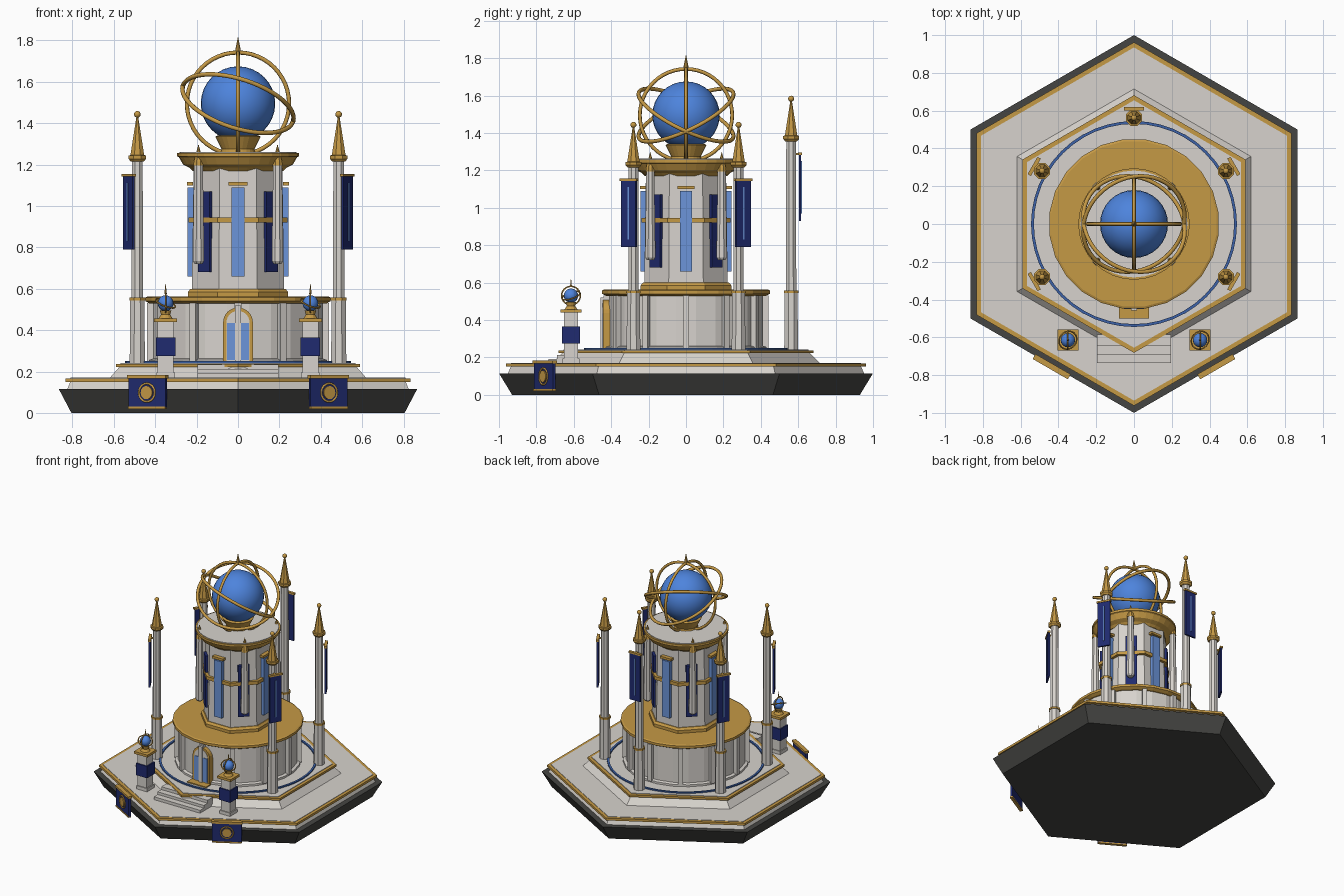
import bpy, bmesh, math
from mathutils import Vector, Matrix

if "Cube" in bpy.data.objects:
    bpy.data.objects.remove(bpy.data.objects["Cube"])

def mat(name, c):
    m = bpy.data.materials.new(name)
    m.diffuse_color = (*c, 1)
    m.use_nodes = True
    m.node_tree.nodes["Principled BSDF"].inputs["Base Color"].default_value = m.diffuse_color
    return m

STONE = mat("pale_stone", (0.68, 0.65, 0.61))
GOLD = mat("gold", (0.56, 0.32, 0.06))
DARK = mat("dark_rock", (0.06, 0.06, 0.055))
BLUE = mat("globe_blue", (0.075, 0.23, 0.72))
GLASS = mat("window_blue", (0.15, 0.30, 0.70))
NAVY = mat("navy_cloth", (0.014, 0.024, 0.16))
TRIM = mat("inlay_blue", (0.045, 0.12, 0.38))

def finish(name, bm, m, smooth=False):
    bmesh.ops.recalc_face_normals(bm, faces=bm.faces)
    me = bpy.data.meshes.new(name)
    bm.to_mesh(me)
    bm.free()
    me.materials.append(m)
    if smooth:
        for p in me.polygons:
            p.use_smooth = True
    ob = bpy.data.objects.new(name, me)
    bpy.context.collection.objects.link(ob)
    return ob

def lathe(name, n, prof, m, start=0.0, at=(0, 0), closed=False):
    """Revolve (radius, z) points with n sides."""
    bm = bmesh.new()
    rings = []
    for r, z in prof:
        if r == 0:
            rings.append([bm.verts.new((at[0], at[1], z))])
        else:
            rings.append([bm.verts.new((at[0] + r * math.cos(math.radians(start) + math.tau * i / n),
                                        at[1] + r * math.sin(math.radians(start) + math.tau * i / n), z))
                          for i in range(n)])
    pairs = list(zip(rings, rings[1:])) + ([(rings[-1], rings[0])] if closed else [])
    for a, b in pairs:
        for i in range(n):
            j = (i + 1) % n
            if len(b) == 1:
                bm.faces.new((a[i], a[j], b[0]))
            else:
                bm.faces.new((a[i], a[j], b[j], b[i]))
    if not closed:
        for r in (rings[0], rings[-1]):
            if len(r) > 1:
                bm.faces.new(r)
    return finish(name, bm, m)

def box(name, center, size, m, angle=0.0):
    bm = bmesh.new()
    M = Matrix.Translation(center) @ Matrix.Rotation(math.radians(angle), 4, 'Z') @ Matrix.Diagonal((*size, 1))
    bmesh.ops.create_cube(bm, size=1, matrix=M)
    return finish(name, bm, m)

def radial_box(name, a, r, z0, z1, width, depth, m):
    c, s = math.cos(math.radians(a)), math.sin(math.radians(a))
    return box(name, (r * c, r * s, (z0 + z1) / 2), (depth, width, z1 - z0), m, a)

def ball(name, c, r, m, u=32, v=16):
    bm = bmesh.new()
    bmesh.ops.create_uvsphere(bm, u_segments=u, v_segments=v, radius=r, matrix=Matrix.Translation(c))
    return finish(name, bm, m, True)

def hoop(name, c, R, r, normal, m, n=48):
    prof = [(R + r * math.cos(math.tau * k / 8), r * math.sin(math.tau * k / 8)) for k in range(8)]
    ob = lathe(name, n, prof, m, closed=True)
    ob.data.transform(Matrix.Translation(c) @ Vector(normal).to_track_quat('Z', 'Y').to_matrix().to_4x4())
    for p in ob.data.polygons:
        p.use_smooth = True
    return ob

def arch(name, hw, z0, spring, y0, y1, m):
    bm = bmesh.new()
    pts = [(-hw, z0), (hw, z0)] + [(hw * math.cos(math.pi * k / 12), spring + hw * math.sin(math.pi * k / 12))
                                   for k in range(13)]
    f = bm.faces.new([bm.verts.new((x, y0, z)) for x, z in pts])
    ext = bmesh.ops.extrude_face_region(bm, geom=[f])
    bmesh.ops.translate(bm, vec=(0, y1 - y0, 0), verts=[g for g in ext['geom'] if isinstance(g, bmesh.types.BMVert)])
    return finish(name, bm, m)

# Hexagonal base and terraces
lathe("rock_base", 6, [(0.93, 0), (1.0, 0.115)], DARK, 90)
lathe("lower_terrace", 6, [(0.955, 0.11), (0.935, 0.152)], STONE, 90)
lathe("lower_rim", 6, [(0.962, 0.15), (0.962, 0.167)], GOLD, 90)
lathe("lower_floor", 6, [(0.935, 0.16), (0.935, 0.17)], STONE, 90)
lathe("upper_terrace", 6, [(0.72, 0.165), (0.66, 0.224)], STONE, 90)
lathe("upper_rim", 6, [(0.682, 0.222), (0.682, 0.237)], GOLD, 90)
lathe("upper_floor", 6, [(0.655, 0.23), (0.655, 0.241)], STONE, 90)
lathe("floor_inlay_ring", 48, [(0.53, 0.235), (0.545, 0.235), (0.545, 0.25), (0.53, 0.25)], TRIM, closed=True)

# Front steps
for i, (y, z) in enumerate([(-0.735, 0.192), (-0.69, 0.212), (-0.645, 0.234)]):
    box(f"front_step_{i}", (0, (y - 0.585) / 2, (z + 0.165) / 2), (0.39, -0.585 - y, z - 0.165), STONE)

# Round drum with pilasters and door
lathe("drum_wall", 24, [(0.415, 0.235), (0.415, 0.535)], STONE, 7.5)
lathe("drum_foot", 24, [(0.435, 0.235), (0.435, 0.256), (0.415, 0.262)], STONE, 7.5)
lathe("drum_cornice", 24, [(0.43, 0.528), (0.452, 0.54), (0.452, 0.558), (0.44, 0.563)], GOLD, 7.5)
for k in range(12):
    radial_box(f"drum_pilaster_{k}", -90 + 30 * k, 0.42, 0.25, 0.53, 0.032, 0.04, STONE)
arch("door_frame", 0.072, 0.24, 0.437, -0.40, -0.443, GOLD)
arch("door_panel", 0.056, 0.24, 0.437, -0.42, -0.446, STONE)
for s in (-1, 1):
    box("door_leaf", (s * 0.034, -0.446, 0.345), (0.04, 0.008, 0.18), GLASS)
box("door_post", (0, -0.445, 0.38), (0.03, 0.024, 0.28), STONE)
box("door_sill", (0, -0.47, 0.243), (0.16, 0.06, 0.012), GOLD)

# Octagonal tower
lathe("tower_wall", 8, [(0.242, 0.56), (0.232, 1.19)], STONE, 22.5)
lathe("tower_foot", 8, [(0.262, 0.56), (0.262, 0.585), (0.248, 0.6)], GOLD, 22.5)
lathe("tower_band", 8, [(0.258, 0.92), (0.258, 0.945)], GOLD, 22.5)
lathe("tower_cornice", 32, [(0.22, 1.17), (0.235, 1.185), (0.265, 1.2), (0.285, 1.235), (0.295, 1.24),
                            (0.295, 1.257)], GOLD)
lathe("tower_roof", 32, [(0.283, 1.25), (0.283, 1.262)], STONE)
for a in range(0, 360, 90):
    radial_box("tower_window", a, 0.228, 0.66, 1.09, 0.065, 0.03, GLASS)
    radial_box("window_lintel", a, 0.232, 1.1, 1.117, 0.09, 0.03, GOLD)
    d = a + 45
    radial_box("tower_hanging", d, 0.225, 0.68, 1.07, 0.08, 0.02, NAVY)
    p = (0.27 * math.cos(math.radians(d)), 0.27 * math.sin(math.radians(d)))
    lathe("pinnacle_shaft", 8, [(0.02, 0.72), (0.03, 0.735), (0.023, 1.2)], STONE, 22.5, p)
    lathe("pinnacle_tip", 8, [(0.027, 1.195), (0.024, 1.215), (0, 1.3)], GOLD, 22.5, p)

# Globe and armillary hoops
C = (0, 0, 1.495)
lathe("globe_cup", 24, [(0.085, 1.255), (0.08, 1.275), (0.11, 1.335), (0.1, 1.34)], GOLD)
ball("great_globe", C, 0.18, BLUE)
hoop("hoop_front", C, 0.247, 0.01, (0, 1, 0), GOLD)
hoop("hoop_side", C, 0.247, 0.01, (1, 0, 0), GOLD)
for s in (-1, 1):
    hoop("hoop_tilted", C, 0.28, 0.011, (0.28, s * 0.42, 0.86), GOLD)
lathe("globe_spike", 8, [(0.014, 1.735), (0.012, 1.76), (0, 1.82)], GOLD)

# Five slim towers with banners; the rear one is taller
for a, h in [(-30, 0), (30, 0), (90, 0.14), (150, 0), (210, 0)]:
    p = (0.562 * math.cos(math.radians(a)), 0.562 * math.sin(math.radians(a)))
    lathe("spire_shaft", 8, [(0.04, 0.235), (0.037, 0.55), (0.03, 0.56), (0.028, 1.235 + h)], STONE, 22.5, p)
    lathe("spire_collar", 8, [(0.042, 0.543), (0.042, 0.557)], GOLD, 22.5, p)
    lathe("spire_roof", 8, [(0.034, 1.215 + h), (0.046, 1.228 + h), (0.046, 1.244 + h), (0.036, 1.246 + h),
                            (0.004, 1.435 + h)], GOLD, 22.5, p)
    ball("spire_ball", (*p, 1.443 + h), 0.016, GOLD, 12, 8)
    radial_box("banner", a, 0.61, 0.79 + h, 1.15 + h, 0.09, 0.012, NAVY)
    radial_box("banner_stripe", a, 0.615, 0.83 + h, 1.11 + h, 0.008, 0.008, GLASS)
    radial_box("banner_rod", a, 0.61, 1.142 + h, 1.155 + h, 0.105, 0.02, GOLD)
    radial_box("banner_arm", a, 0.595, 1.143 + h, 1.153 + h, 0.012, 0.04, GOLD)

# Lantern pedestals and base plaques, left and right
for s in (-1, 1):
    x, y = s * 0.35, -0.615
    box("pedestal_foot", (x, y, 0.18), (0.09, 0.09, 0.03), STONE)
    box("pedestal", (x, y, 0.31), (0.076, 0.076, 0.27), STONE)
    box("pedestal_band", (x, y, 0.32), (0.094, 0.094, 0.09), NAVY)
    box("pedestal_cap", (x, y, 0.448), (0.112, 0.112, 0.018), GOLD)
    lathe("small_cup", 12, [(0.035, 0.455), (0.022, 0.475), (0.028, 0.495)], GOLD, 0, (x, y))
    ball("small_globe", (x, y, 0.53), 0.038, BLUE, 16, 10)
    for nrm in [(1, 0, 0), (0.35, -0.3, 0.88)]:
        hoop("small_hoop", (x, y, 0.53), 0.05, 0.004, nrm, GOLD, 24)
    lathe("small_spike", 6, [(0.006, 0.575), (0, 0.63)], GOLD, 0, (x, y))
    a = -90 + s * 30
    radial_box("plaque", a, 0.872, 0.025, 0.175, 0.205, 0.016, NAVY)
    radial_box("plaque_top", a, 0.872, 0.166, 0.182, 0.215, 0.03, GOLD)
    radial_box("plaque_bottom", a, 0.873, 0.02, 0.03, 0.205, 0.022, GOLD)
    d = Vector((math.cos(math.radians(a)), math.sin(math.radians(a)), 0))
    sun = lathe("plaque_sun", 16, [(0.032, 0), (0.032, 0.008)], GOLD)
    sun.data.transform(Matrix.Translation(d * 0.878 + Vector((0, 0, 0.098))) @ d.to_track_quat('Z', 'Y').to_matrix().to_4x4())
    hoop("plaque_sun_ring", d * 0.881 + Vector((0, 0, 0.098)), 0.044, 0.005, d, GOLD, 24)
